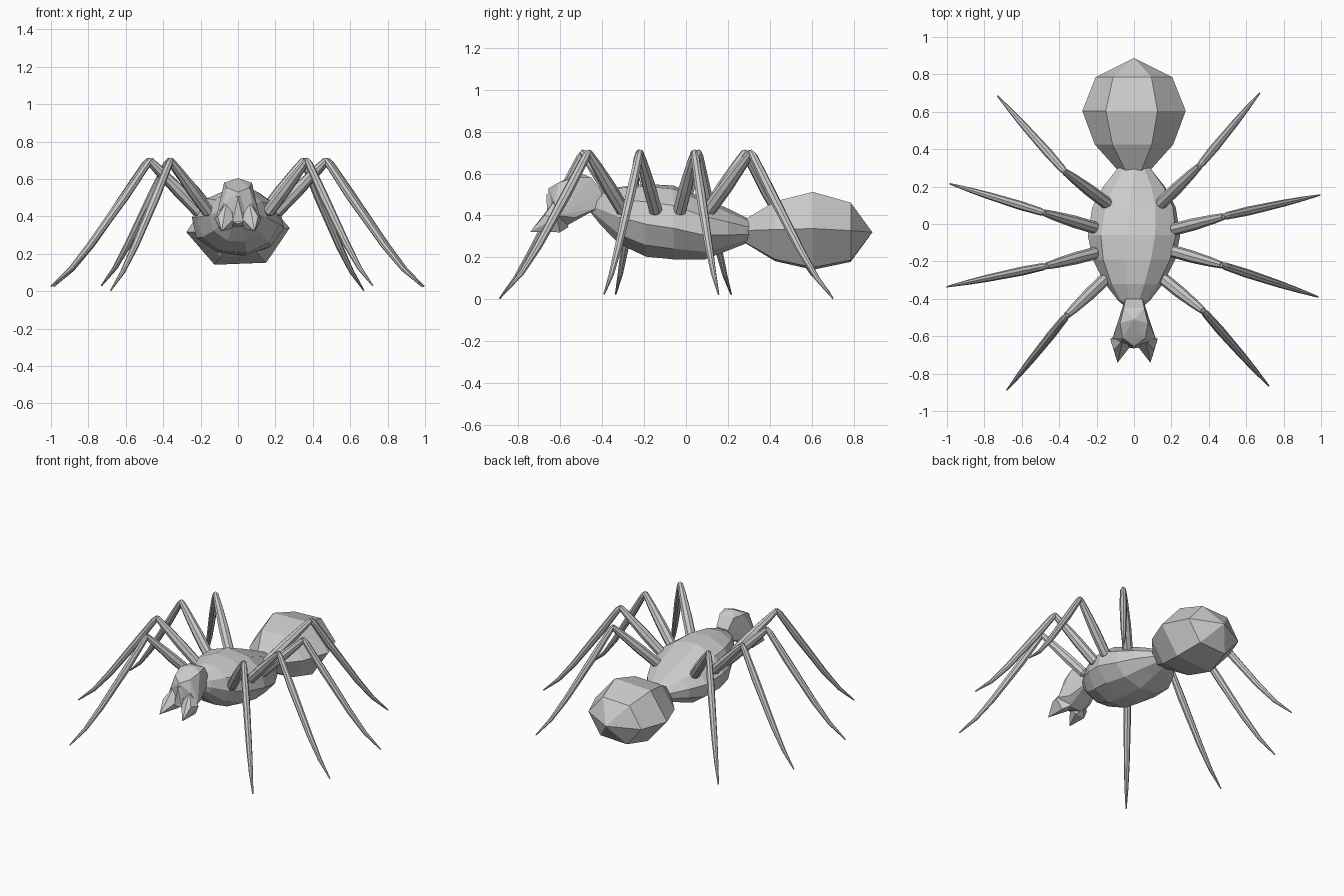
import bpy, bmesh, math
from mathutils import Vector

if "Cube" in bpy.data.objects:
    bpy.data.objects.remove(bpy.data.objects["Cube"])


def finish(name, bm):
    bmesh.ops.recalc_face_normals(bm, faces=bm.faces)
    mesh = bpy.data.meshes.new(name)
    bm.to_mesh(mesh)
    bm.free()
    ob = bpy.data.objects.new(name, mesh)
    bpy.context.collection.objects.link(ob)
    return ob


def loft(name, rings, sides, phase=0.0, twist=0.0):
    """Skin rings given as (centre, u_axis, v_axis)."""
    bm = bmesh.new()
    loops = []
    for i, (c, u, v) in enumerate(rings):
        loops.append([bm.verts.new(c + u * math.cos(a) + v * math.sin(a))
                      for a in (phase + twist * i + math.tau * k / sides for k in range(sides))])
    for a, b in zip(loops, loops[1:]):
        for k in range(sides):
            n = (k + 1) % sides
            bm.faces.new((a[k], a[n], b[n], b[k]))
    bm.faces.new(loops[0])
    bm.faces.new(loops[-1])
    bmesh.ops.remove_doubles(bm, verts=bm.verts, dist=0.0004)
    return finish(name, bm)


def body(name, rows, sides, phase, twist=0.0):
    # rows: y, centre z, half width, half height
    return loft(name, [(Vector((0, y, z)), Vector((w, 0, 0)), Vector((0, 0, h)))
                       for y, z, w, h in rows], sides, phase, twist)


def tube(name, path, radii, sides=8):
    path = [Vector(p) for p in path]
    rings = []
    for i, (p, r) in enumerate(zip(path, radii)):
        t = (path[min(i + 1, len(path) - 1)] - path[max(i - 1, 0)]).normalized()
        u = t.cross(Vector((0, 0, 1))).normalized()
        rings.append((p, u * r, t.cross(u) * r))
    return loft(name, rings, sides)


def hull(name, half_points):
    bm = bmesh.new()
    for p in half_points:
        bm.verts.new(p)
    res = bmesh.ops.convex_hull(bm, input=bm.verts)
    loose = [v for v in bm.verts if not v.link_faces]
    bmesh.ops.delete(bm, geom=loose, context='VERTS')
    return finish(name, bm)


# Abdomen: faceted hexagonal bulb, slightly rolled
body("abdomen", [(0.28, 0.325, 0.08, 0.062), (0.425, 0.325, 0.21, 0.16),
                 (0.605, 0.327, 0.277, 0.208), (0.785, 0.32, 0.205, 0.158),
                 (0.888, 0.32, 0.0, 0.0)], 6, math.radians(3))

# Thorax: longer faceted egg
body("thorax", [(0.30, 0.328, 0.09, 0.056), (0.20, 0.333, 0.17, 0.10),
                (0.09, 0.336, 0.228, 0.146), (-0.06, 0.367, 0.25, 0.178),
                (-0.19, 0.377, 0.222, 0.177), (-0.32, 0.40, 0.155, 0.14),
                (-0.41, 0.43, 0.085, 0.075), (-0.455, 0.44, 0.03, 0.025)],
     10, math.radians(18), math.radians(3))

# Head: hooded crown with narrow neck
side = [(0.045, -0.40, 0.51), (0.05, -0.41, 0.44), (0.055, -0.45, 0.58),
        (0.075, -0.53, 0.58), (0.06, -0.61, 0.555), (0.075, -0.63, 0.47),
        (0.115, -0.61, 0.40), (0.085, -0.53, 0.39), (0.045, -0.58, 0.345)]
mid = [(0, -0.51, 0.605), (0, -0.655, 0.53), (0, -0.645, 0.36)]
hull("head", mid + side + [(-x, y, z) for x, y, z in side])

# Brow and snout ridge
hull("snout_ridge", [(0.03, -0.63, 0.52), (-0.03, -0.63, 0.52), (0, -0.665, 0.50),
                     (0.03, -0.66, 0.37), (-0.03, -0.66, 0.37), (0, -0.60, 0.40)])

# Fangs: one pointed jaw each side
fang = [(0.127, -0.615, 0.39), (0.06, -0.62, 0.48), (0.02, -0.655, 0.39),
        (0.05, -0.56, 0.345), (0.088, -0.742, 0.322), (0.108, -0.675, 0.40),
        (0.09, -0.60, 0.32), (0.03, -0.61, 0.335)]
for s, label in ((1, "right"), (-1, "left")):
    hull("fang_" + label, [(x * s, y, z) for x, y, z in fang])

# Legs: base xy, knee xy, tip xyz
legs = {
    "right_front": (0.165, -0.30, 0.37, -0.465, 0.72, -0.865, 0.03),
    "right_mid_front": (0.205, -0.145, 0.47, -0.22, 0.985, -0.39, 0.025),
    "right_mid_back": (0.21, -0.03, 0.48, 0.04, 0.995, 0.155, 0.025),
    "right_back": (0.145, 0.11, 0.35, 0.31, 0.672, 0.70, 0.005),
    "left_front": (-0.16, -0.30, -0.36, -0.49, -0.68, -0.888, 0.005),
    "left_mid_front": (-0.205, -0.155, -0.47, -0.225, -1.0, -0.335, 0.025),
    "left_mid_back": (-0.21, -0.02, -0.48, 0.06, -0.985, 0.215, 0.025),
    "left_back": (-0.145, 0.11, -0.37, 0.28, -0.73, 0.685, 0.03),
}
for label, (bx, by, kx, ky, tx, ty, tz) in legs.items():
    base, knee, tip = Vector((bx, by, 0.425)), Vector((kx, ky, 0.70)), Vector((tx, ty, tz))
    d = knee - base
    upper = [base - d * 0.04, base, base + d * 0.4, base + d * 0.8, knee]
    tube("leg_upper_" + label, upper, [0.018, 0.033, 0.033, 0.025, 0.018])
    lower = []
    for t, sag in ((-0.01, 0), (0.03, 0), (0.25, 0.022), (0.6, 0.045), (0.8, 0.04), (1, 0)):
        lower.append(knee.lerp(tip, t) - Vector((0, 0, sag)))
    tube("leg_lower_" + label, lower, [0.012, 0.02, 0.024, 0.019, 0.013, 0.004])
